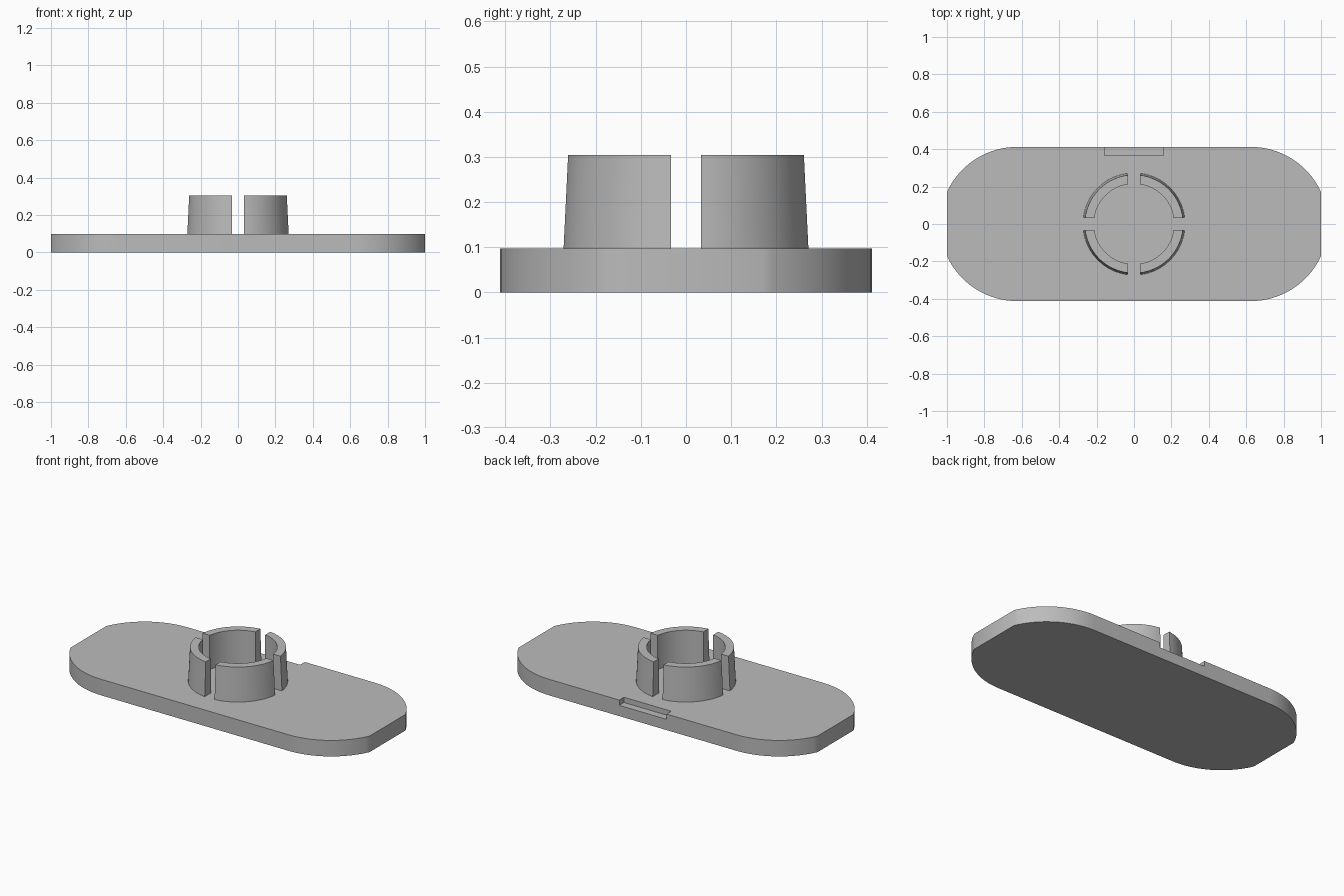
import bpy
import bmesh
from math import sin, cos, asin, pi, sqrt, radians

cube = bpy.data.objects.get("Cube")
if cube:
    bpy.data.objects.remove(cube, do_unlink=True)

PLATE_TOP, RING_TOP = 0.097, 0.304
HALF_DEPTH, ARC_X = 0.412, 0.625
SLOT = 0.033

grey = bpy.data.materials.new("plain grey")
grey.use_nodes = True
grey.diffuse_color = (0.5, 0.5, 0.5, 1)
grey.node_tree.nodes["Principled BSDF"].inputs["Base Color"].default_value = (0.5, 0.5, 0.5, 1)


def loft(name, lower, upper, z0, z1):
    """Closed solid between two matching outlines."""
    bm = bmesh.new()
    a = [bm.verts.new((x, y, z0)) for x, y in lower]
    b = [bm.verts.new((x, y, z1)) for x, y in upper]
    bm.faces.new(a[::-1])
    bm.faces.new(b)
    n = len(a)
    for i in range(n):
        j = (i + 1) % n
        bm.faces.new((a[i], a[j], b[j], b[i]))
    bmesh.ops.recalc_face_normals(bm, faces=bm.faces)
    mesh = bpy.data.meshes.new(name)
    bm.to_mesh(mesh)
    bm.free()
    mesh.materials.append(grey)
    obj = bpy.data.objects.new(name, mesh)
    bpy.context.collection.objects.link(obj)
    return obj


def smooth(obj):
    bpy.ops.object.select_all(action="DESELECT")
    obj.select_set(True)
    bpy.context.view_layer.objects.active = obj
    bpy.ops.object.shade_smooth_by_angle(angle=radians(30))


def arc(radius, start, end, steps, cx=0):
    return [(cx + radius * cos(start + (end - start) * i / steps),
             radius * sin(start + (end - start) * i / steps)) for i in range(steps + 1)]


# Base plate: rounded ends cut off flat
tip = asin(sqrt(HALF_DEPTH**2 - (1 - ARC_X)**2) / HALF_DEPTH)
corner = arc(HALF_DEPTH, tip, pi / 2, 20, ARC_X)
back = corner + [(-x, y) for x, y in reversed(corner)]
outline = back + [(-x, -y) for x, y in back]
plate = loft("base_plate", outline, outline, 0, PLATE_TOP)

# Shallow notch in the top of the back edge
box = [(-0.158, 0.367), (0.158, 0.367), (0.158, 0.5), (-0.158, 0.5)]
cutter = loft("notch_cutter", box, box, 0.065, 0.2)
cutter.hide_render = True
cut = plate.modifiers.new("notch", "BOOLEAN")
cut.operation = "DIFFERENCE"
cut.solver = "EXACT"
cut.object = cutter
bpy.context.view_layer.objects.active = plate
bpy.ops.object.modifier_apply(modifier=cut.name)
bpy.data.objects.remove(cutter, do_unlink=True)
smooth(plate)


# Collar: four tapered quarter walls separated by straight slots
def quarter(outer, inner):
    so, si = asin(SLOT / outer), asin(SLOT / inner)
    return arc(outer, so, pi / 2 - so, 20) + arc(inner, pi / 2 - si, si, 20)


for k, name in enumerate(("back_left", "back_right", "front_right", "front_left")):
    wall = loft("collar_" + name, quarter(0.273, 0.215), quarter(0.263, 0.215),
                PLATE_TOP, RING_TOP)
    wall.rotation_euler.z = k * pi / 2
    smooth(wall)
